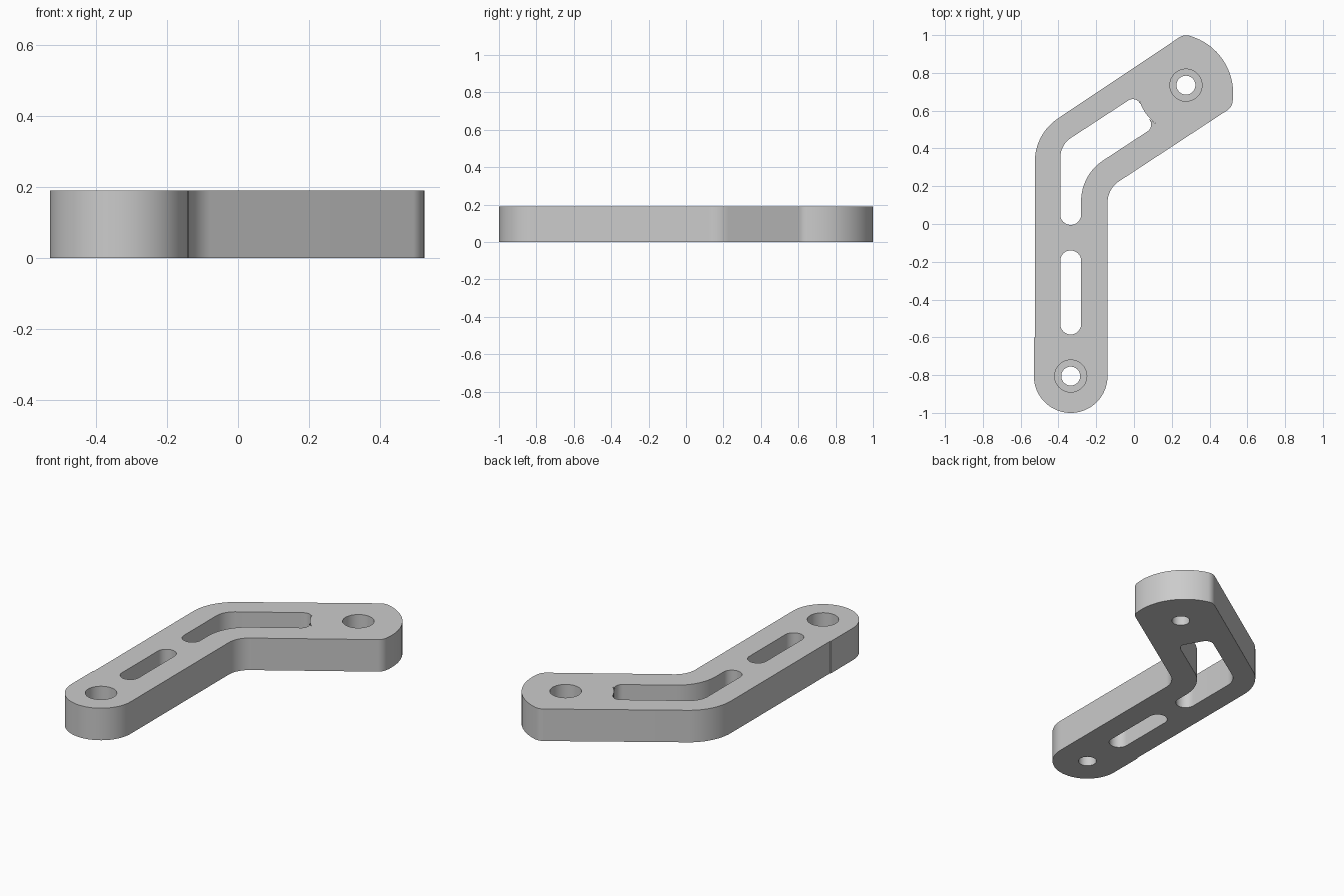
import bpy, bmesh, math
from mathutils import Vector

cube = bpy.data.objects.get("Cube")
if cube:
    bpy.data.objects.remove(cube, do_unlink=True)

HEIGHT = 0.19
ARM = math.radians(33.2)            # direction of the angled arm
LOW_HOLE, HIGH_HOLE = Vector((-0.335, -0.805)), Vector((0.275, 0.735))

grey = bpy.data.materials.new("grey")
grey.use_nodes = True
grey.diffuse_color = (0.6, 0.6, 0.6, 1)
grey.node_tree.nodes["Principled BSDF"].inputs["Base Color"].default_value = (0.6, 0.6, 0.6, 1)


def arc(center, radius, start, end, steps=12):
    return [Vector(center) + radius * Vector((math.cos(a), math.sin(a)))
            for a in (start + (end - start) * i / steps for i in range(steps + 1))]


def rounded(corners, steps=12):
    """Outline with each (x, y, radius) corner replaced by a tangent arc."""
    out = []
    for i, (x, y, r) in enumerate(corners):
        p = Vector((x, y))
        if r == 0:
            out.append(p)
            continue
        a = (Vector(corners[i - 1][:2]) - p).normalized()
        b = (Vector(corners[(i + 1) % len(corners)][:2]) - p).normalized()
        half = a.angle(b) / 2
        center = p + (a + b).normalized() * r / math.sin(half)
        va = p + a * r / math.tan(half) - center
        vb = p + b * r / math.tan(half) - center
        start = math.atan2(va.y, va.x)
        turn = math.atan2(va.x * vb.y - va.y * vb.x, va.dot(vb))
        out += arc(center, r, start, start + turn, steps)
    return out


def prism(name, outline, z0, z1):
    pts = [p for i, p in enumerate(outline) if (p - outline[i - 1]).length > 1e-4]
    bm = bmesh.new()
    face = bm.faces.new([bm.verts.new((p.x, p.y, z0)) for p in pts])
    top = bmesh.ops.extrude_face_region(bm, geom=[face])["geom"]
    bmesh.ops.translate(bm, vec=(0, 0, z1 - z0),
                        verts=[v for v in top if isinstance(v, bmesh.types.BMVert)])
    bmesh.ops.recalc_face_normals(bm, faces=bm.faces)
    mesh = bpy.data.meshes.new(name)
    bm.to_mesh(mesh)
    bm.free()
    mesh.materials.append(grey)
    ob = bpy.data.objects.new(name, mesh)
    bpy.context.collection.objects.link(ob)
    return ob


def arm_point(u, v):
    """Point along (u) and across (v) the angled arm from its hole."""
    c, s = math.cos(ARM), math.sin(ARM)
    return HIGH_HOLE + Vector((u * c - v * s, u * s + v * c))


# Curved tip of the angled arm: a broad arc blended into both edges
R, r, half_width, back = 0.317, 0.064, 0.231, 0.08
across = half_width - r
along = math.sqrt((R - r) ** 2 - across ** 2)
blend = math.atan2(across, along)
quarter = math.pi / 2
tip = (arc(arm_point(along - back, -across), r, ARM - quarter, ARM - blend)
       + arc(arm_point(-back, 0), R, ARM - blend, ARM + blend, 24)
       + arc(arm_point(along - back, across), r, ARM + blend, ARM + quarter))

# Bracket body outline, counter-clockwise from the low rounded end
first, last = tip[0], tip[-1]
body = rounded([
    (-0.525, -0.6, 0), (-0.53, -0.6, 0),
    (-0.53, -1, 0.195), (-0.14, -1, 0.195),
    (-0.14, 0.186, 0.135),
    (first.x, first.y, 0), (last.x, last.y, 0),
    (-0.525, 0.477, 0.276)], 20)
split = min(range(len(body)), key=lambda i: (body[i] - first).length)
bracket = prism("bracket", body[:split] + tip + body[split + 2:], 0, HEIGHT)

# Slots and counterbored holes
straight_slot = [(-0.39, -0.585, 0.055), (-0.28, -0.585, 0.055),
                 (-0.28, -0.14, 0.055), (-0.39, -0.14, 0.055)]
bent_slot = [(-0.39, -0.005, 0.055), (-0.28, -0.005, 0.055),
             (-0.28, 0.26, 0.257), (0.124, 0.525, 0.043),
             (0.05, 0.578, 0.25), (0.019, 0.686, 0.043),
             (-0.39, 0.419, 0.125)]
cutters = [prism("slot_cutter", rounded(s), -0.1, 0.3) for s in (straight_slot, bent_slot)]
for hole in (LOW_HOLE, HIGH_HOLE):
    cutters.append(prism("bolt_hole_cutter", arc(hole, 0.05, 0, math.tau, 48), -0.1, 0.3))
    cutters.append(prism("counterbore_cutter", arc(hole, 0.085, 0, math.tau, 48), 0.09, 0.3))

bpy.ops.object.select_all(action="DESELECT")
bpy.context.view_layer.objects.active = bracket
bracket.select_set(True)
for cutter in cutters:
    cutter.hide_render = True
    mod = bracket.modifiers.new("cut", "BOOLEAN")
    mod.operation, mod.solver, mod.object = "DIFFERENCE", "EXACT", cutter
    bpy.ops.object.modifier_apply(modifier=mod.name)
    bpy.data.objects.remove(cutter, do_unlink=True)

bpy.ops.object.shade_smooth_by_angle(angle=math.radians(30))
